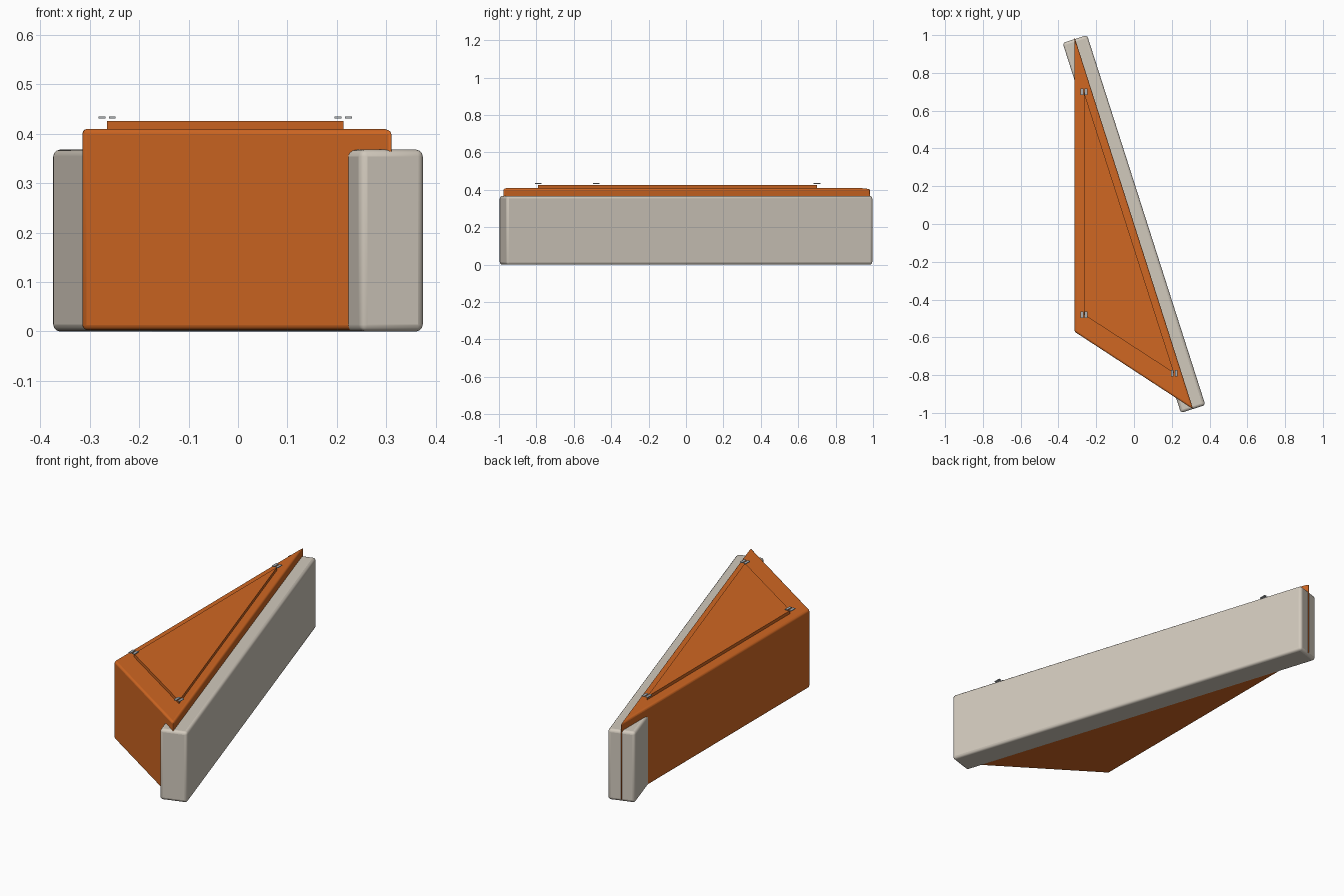
import bpy, bmesh, math

cube = bpy.data.objects.get("Cube")
if cube:
    bpy.data.objects.remove(cube, do_unlink=True)


def make_material(name, rgb):
    mat = bpy.data.materials.new(name)
    mat.use_nodes = True
    mat.diffuse_color = (*rgb, 1)
    mat.node_tree.nodes["Principled BSDF"].inputs["Base Color"].default_value = (*rgb, 1)
    return mat


orange = make_material("orange", (0.63, 0.135, 0.016))
stone = make_material("warm grey", (0.64, 0.585, 0.505))
metal = make_material("metal grey", (0.42, 0.45, 0.47))


def prism(name, outline, z0, z1, mat, bevel=0.0):
    """Extrude a counter-clockwise outline from z0 to z1, with optional rounded edges."""
    bm = bmesh.new()
    base = bm.faces.new([bm.verts.new((x, y, z0)) for x, y in outline])
    extruded = bmesh.ops.extrude_face_region(bm, geom=[base], use_keep_orig=True)
    tops = [v for v in extruded["geom"] if isinstance(v, bmesh.types.BMVert)]
    bmesh.ops.translate(bm, verts=tops, vec=(0, 0, z1 - z0))
    bmesh.ops.recalc_face_normals(bm, faces=bm.faces)
    mesh = bpy.data.meshes.new(name)
    bm.to_mesh(mesh)
    bm.free()
    mesh.materials.append(mat)
    obj = bpy.data.objects.new(name, mesh)
    bpy.context.collection.objects.link(obj)
    if bevel:
        mod = obj.modifiers.new("rounded edges", "BEVEL")
        mod.width = bevel
        mod.segments = 3
        bpy.ops.object.select_all(action="DESELECT")
        obj.select_set(True)
        bpy.context.view_layer.objects.active = obj
        bpy.ops.object.shade_smooth_by_angle(angle=math.radians(35))
    return obj


def rectangle(width, depth, x=0, y=0):
    return [(x + sx * width / 2, y + sy * depth / 2)
            for sx, sy in ((-1, -1), (1, -1), (1, 1), (-1, 1))]


# Long slanted wall
wall = prism("slanted_wall", rectangle(0.136, 2.056), 0, 0.368, stone, 0.014)
wall.rotation_euler.z = math.atan2(0.625, 1.955)

# Triangular block, its long side on the wall's centre line
prism("triangular_block", [(-0.315, 0.99), (-0.315, -0.57), (0.313, -0.98)],
      0.003, 0.41, orange, 0.01)

# Raised lid
lid = [(-0.265, 0.70), (-0.265, -0.48), (0.213, -0.79)]
prism("raised_lid", lid, 0.405, 0.426, orange)

# Pair of small strips above each lid corner
for i, (x, y) in enumerate(lid):
    for side in (-1, 1):
        prism(f"corner_strip_{i}_{'right' if side < 0 else 'left'}",
              rectangle(0.014, 0.036, x + side * 0.0105, y), 0.4315, 0.4355, metal)
